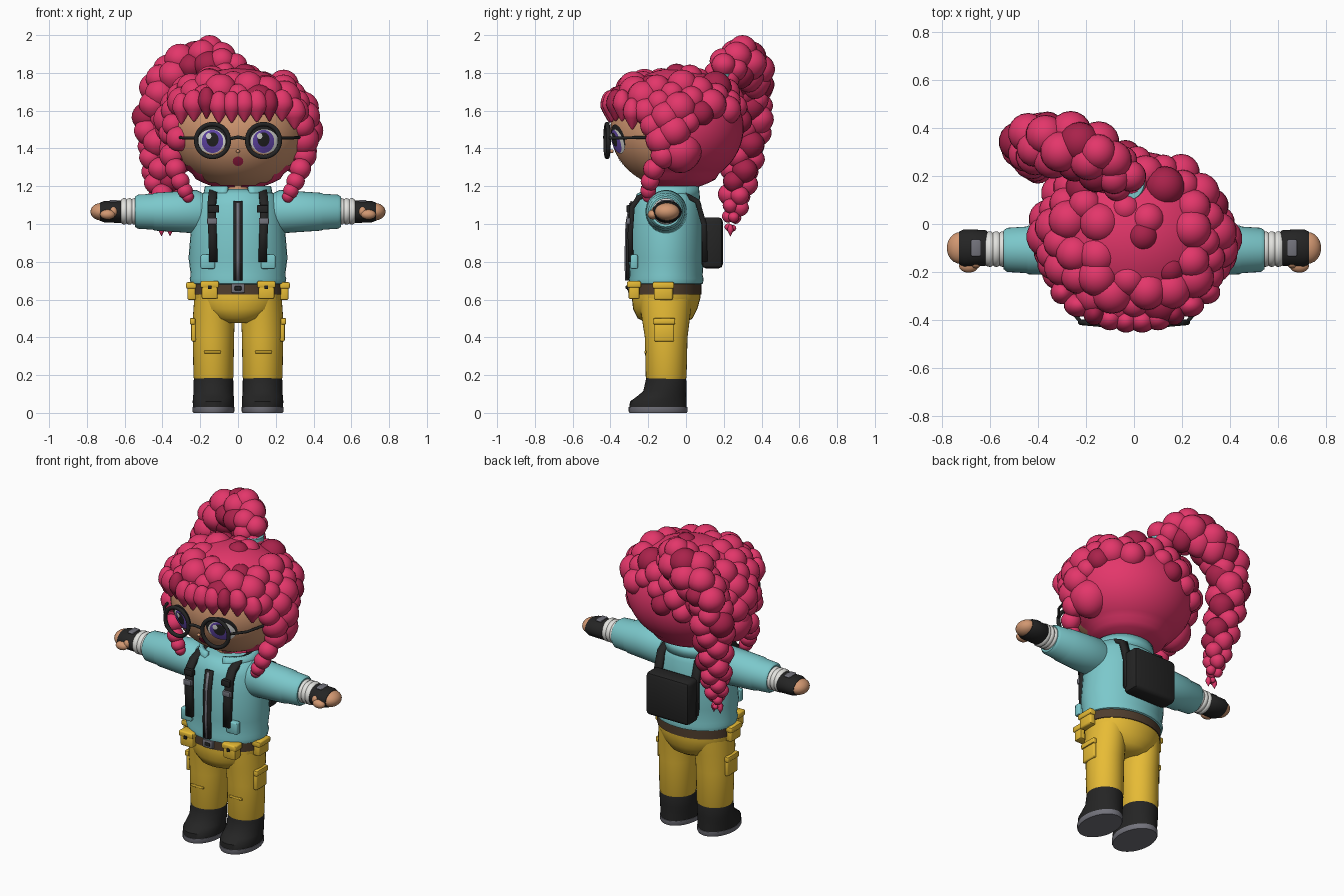
import bpy, bmesh, math, random
from mathutils import Vector, Matrix

random.seed(4)
if "Cube" in bpy.data.objects:
    bpy.data.objects.remove(bpy.data.objects["Cube"])


def material(name, *rgb):
    m = bpy.data.materials.new(name)
    m.use_nodes = True
    m.diffuse_color = (*rgb, 1)
    m.node_tree.nodes["Principled BSDF"].inputs["Base Color"].default_value = (*rgb, 1)
    return m


PINK = material("hair pink", .77, .037, .145)
CRIMSON = material("dark pink", .4, .016, .07)
TEAL = material("jacket teal", .2, .58, .6)
YELLOW = material("trouser yellow", .8, .5, .036)
SKIN = material("skin", .64, .31, .165)
BLACK = material("black", .018, .018, .018)
GREY = material("grey", .17, .17, .2)
WHITE = material("white", .76, .76, .73)
PURPLE = material("iris purple", .14, .07, .45)
BROWN = material("belt brown", .08, .048, .027)


def finish(name, bm, *mats, angle=45):
    bmesh.ops.recalc_face_normals(bm, faces=bm.faces)
    me = bpy.data.meshes.new(name)
    bm.to_mesh(me)
    bm.free()
    for m in mats:
        me.materials.append(m)
    ob = bpy.data.objects.new(name, me)
    bpy.context.collection.objects.link(ob)
    bpy.ops.object.select_all(action='DESELECT')
    ob.select_set(True)
    bpy.context.view_layer.objects.active = ob
    bpy.ops.object.shade_smooth_by_angle(angle=math.radians(angle))
    return ob


def loft(name, rings, mat, along_x=0, caps=True, seg=36):
    """Rings are (t, centre u, centre v, radius u, radius v); along_x is the side for arm parts."""
    bm = bmesh.new()
    loops = []
    for t, cu, cv, ru, rv in rings:
        loop = []
        for i in range(seg):
            a = math.tau * i / seg
            u, v = cu + ru * math.cos(a), cv + rv * math.sin(a)
            loop.append(bm.verts.new((along_x * t, u, v) if along_x else (u, v, t)))
        loops.append(loop)
    for a, b in zip(loops, loops[1:]):
        for i in range(seg):
            j = (i + 1) % seg
            bm.faces.new((a[i], a[j], b[j], b[i]))
    if caps:
        bm.faces.new(loops[0])
        bm.faces.new(loops[-1])
    return finish(name, bm, mat)


def box(name, loc, size, mat, bevel=.01):
    bm = bmesh.new()
    bmesh.ops.create_cube(bm, size=1, matrix=Matrix.Translation(loc) @ Matrix.Diagonal((*size, 1)))
    bmesh.ops.bevel(bm, geom=bm.edges[:], offset=bevel, segments=2, affect='EDGES', profile=.5)
    return finish(name, bm, mat)


def balls(name, items, *mats, seg=18):
    """Items are (centre, radii, material index, taper toward the bottom)."""
    bm = bmesh.new()
    for c, r, k, taper in items:
        r = Vector((r, r, r)) if isinstance(r, float) else Vector(r)
        vs = bmesh.ops.create_uvsphere(bm, u_segments=seg, v_segments=seg * 2 // 3, radius=1)["verts"]
        for v in vs:
            w = 1 - taper * max(0, -v.co.z)
            v.co = Vector(c) + Vector((v.co.x * r.x * w, v.co.y * r.y * w, v.co.z * r.z))
        for f in {f for v in vs for f in v.link_faces}:
            f.material_index = k
    return finish(name, bm, *mats, angle=80)


def ribbon(name, pts, width, thick, mat):
    bm = bmesh.new()
    rows = [[bm.verts.new((x + d * width / 2, y, z)) for d in (-1, 1)] for x, y, z in pts]
    for a, b in zip(rows, rows[1:]):
        bm.faces.new((a[0], a[1], b[1], b[0]))
    ob = finish(name, bm, mat)
    mod = ob.modifiers.new("thickness", 'SOLIDIFY')
    mod.thickness, mod.offset = thick, 0


def tube(name, pts, r, mat, cyclic=False):
    cu = bpy.data.curves.new(name, 'CURVE')
    cu.dimensions, cu.bevel_depth, cu.bevel_resolution = '3D', r, 3
    cu.use_fill_caps = True
    sp = cu.splines.new('POLY')
    sp.points.add(len(pts) - 1)
    for p, q in zip(sp.points, pts):
        p.co = (*q, 1)
    sp.use_cyclic_u = cyclic
    cu.materials.append(mat)
    bpy.context.collection.objects.link(bpy.data.objects.new(name, cu))


# Head and face
HEAD, HEAD_R = Vector((0, -.06, 1.5)), Vector((.36, .34, .31))
balls("head", [(HEAD, HEAD_R, 0, 0)], SKIN, seg=60)
loft("neck", [(1.1, 0, -.1, .065, .065), (1.26, 0, -.1, .065, .065)], SKIN)
balls("nose", [((0, -.393, 1.385), .01, 0, 0)], SKIN)


def patch(name, cx, cz, rx, rz, lift, mat):
    bm = bmesh.new()

    def on_face(x, z):
        q = 1 - (x / HEAD_R.x) ** 2 - ((z - HEAD.z) / HEAD_R.z) ** 2
        return bm.verts.new((x, HEAD.y - lift - HEAD_R.y * math.sqrt(q), z))
    rings = [[on_face(cx + k / 4 * rx * math.cos(i * math.tau / 28), cz + k / 4 * rz * math.sin(i * math.tau / 28))
              for i in range(28)] for k in (1, 2, 3, 4)]
    bm.faces.new(rings[0])
    for a, b in zip(rings, rings[1:]):
        for i in range(28):
            bm.faces.new((a[i - 1], a[i], b[i], b[i - 1]))
    finish(name, bm, mat)


patch("mouth", 0, 1.332, .028, .025, .004, CRIMSON)
for s, side in ((1, "left"), (-1, "right")):
    patch(side + "_lashes", s * .138, 1.452, .085, .075, .003, BLACK)
    patch(side + "_eye_white", s * .14, 1.437, .074, .064, .006, WHITE)
    patch(side + "_iris", s * .135, 1.437, .057, .061, .009, PURPLE)
    patch(side + "_pupil", s * .135, 1.447, .032, .038, .012, BLACK)
    patch(side + "_eye_glint", s * .135 - .02, 1.465, .014, .016, .015, WHITE)
    # Glasses
    tube(side + "_glasses_rim", [(s * .135 + .087 * math.cos(a), -.43 + abs(.087 * math.cos(a) + s * .135) * .09,
         1.442 + .087 * math.sin(a)) for a in [i * math.tau / 40 for i in range(40)]], .012, BLACK, True)
    tube(side + "_glasses_arm", [(s * .225, -.405, 1.455), (s * .29, -.325, 1.456), (s * .34, -.15, 1.46)], .008, BLACK)
tube("glasses_bridge", [(-.05, -.425, 1.45), (0, -.432, 1.46), (.05, -.425, 1.45)], .009, BLACK)

# Hair shell, open over the face and deeper at the nape
CAP, CAP_R = Vector((0, -.05, 1.51)), Vector((.383, .355, .315))
bm = bmesh.new()
bmesh.ops.create_uvsphere(bm, u_segments=48, v_segments=32, radius=1)
face_side = [f for f in bm.faces if f.calc_center_median().y < -.33 and f.calc_center_median().z < .35]
bmesh.ops.delete(bm, geom=face_side, context='FACES')
for v in bm.verts:
    v.co = CAP + v.co * CAP_R * (1.045 if v.co.z < -.8 else 1)
finish("hair_shell", bm, PINK)

# Curls spread over the shell
curls = []
for i in range(170):
    z = 1 - (i + .5) / 85
    a = i * 2.39996
    p = Vector((math.cos(a) * math.sqrt(1 - z * z), math.sin(a) * math.sqrt(1 - z * z), z))
    low = .4 if p.y < -.5 else -.28 if p.y < .28 else (-.1 if p.x < .1 else .25)
    if z < low or (z > .78 and i % 3):
        continue
    r = random.uniform(.06, .088)
    sink = .87 if z > .78 else .955
    curls.append((CAP + p * CAP_R * sink, r, int(random.random() < .13), 0))
# Ragged fringe above the eyes
for i in range(10):
    t = i / 4.5 - 1
    x = t * .3
    y = CAP.y - .355 * math.sqrt(1 - (x / .4) ** 2)
    drop = .04 * t * t + random.uniform(-.02, .02)
    curls.append(((x, y, 1.64 - drop), (random.uniform(.045, .062), .05, .085), int(i in (2, 7)), .65))
# Full curls over the ears and locks beside the cheeks
for s in (-1, 1):
    for x, y, z, r in ((.305, -.03, 1.385, .115), (.35, -.12, 1.36, .068), (.33, -.17, 1.29, .058),
                       (.305, -.19, 1.225, .05), (.28, -.2, 1.175, .042), (.265, -.2, 1.145, .032)):
        curls.append(((s * x, y, z), r, 0, .1))
balls("curls", curls, PINK, CRIMSON)

# Ponytail of curls around a hanging path
path = [((-.04, .19, 1.8), .095), ((-.15, .28, 1.85), .12), ((-.31, .335, 1.81), .125), ((-.41, .345, 1.68), .12),
        ((-.43, .335, 1.5), .115), ((-.41, .295, 1.31), .105), ((-.395, .265, 1.13), .08), ((-.385, .235, .98), .03)]
tail = [((-.15, .3, 1.925), .075, 0, 0)]
steps = 19
for i in range(steps + 1):
    t = i / steps * (len(path) - 1)
    k = min(int(t), len(path) - 2)
    (a, ra), (b, rb) = path[k], path[k + 1]
    a, b = Vector(a), Vector(b)
    c, r = a.lerp(b, t - k), ra + (rb - ra) * (t - k)
    turn = (b - a).to_track_quat('Z', 'Y')
    for j in range(3):
        ang = j * math.tau / 3 + i * 1.05
        off = turn @ Vector((math.cos(ang), math.sin(ang), 0)) * r * .5
        tail.append((c + off, r * random.uniform(.55, .72), int(random.random() < .14), .15))
tail += [((-.38 + d, .235, .965), (.016, .016, .035), 0, 1) for d in (-.025, .02)]
balls("ponytail", tail, PINK, CRIMSON)
loft("hair_tie", [(1.74, -.03, .165, .08, .08), (1.795, -.035, .175, .078, .078)], TEAL)

# Jacket
loft("jacket", [(.675, 0, -.105, .225, .175), (.685, 0, -.105, .25, .195), (.71, 0, -.105, .256, .198),
                (.73, 0, -.105, .25, .193), (.82, 0, -.105, .262, .2), (1, 0, -.103, .247, .197),
                (1.1, 0, -.1, .228, .182), (1.16, 0, -.1, .195, .16), (1.185, 0, -.1, .12, .11)], TEAL)
collar = loft("collar", [(1.13, 0, -.09, .19, .165), (1.2, 0, -.09, .175, .158)], TEAL, caps=False)
bm = bmesh.new()
bm.from_mesh(collar.data)
gap = [f for f in bm.faces if abs(f.calc_center_median().x) < .065 and f.calc_center_median().y < -.1]
bmesh.ops.delete(bm, geom=gap, context='FACES')
bm.to_mesh(collar.data)
bm.free()
collar.modifiers.new("thickness", 'SOLIDIFY').thickness = .025
ribbon("zip_band", [(0, -.307, .7), (0, -.31, .82), (0, -.305, 1), (0, -.285, 1.12)], .048, .018, BLACK)
ribbon("zip_teeth", [(0, -.317, .7), (0, -.32, .82), (0, -.315, 1), (0, -.295, 1.11)], .014, .012, GREY)

# Backpack
box("backpack", (0, .139, .9), (.3, .112, .27), BLACK, .022)

# Belt and hips
loft("hips", [(.475, 0, -.105, .08, .1), (.5, 0, -.11, .16, .145), (.55, 0, -.11, .215, .17),
              (.61, 0, -.105, .238, .182), (.66, 0, -.105, .235, .18)], YELLOW)
loft("belt", [(.628, 0, -.105, .243, .186), (.685, 0, -.105, .243, .186)], BROWN)
box("belt_buckle", (0, -.295, .66), (.07, .025, .05), GREY, .006)
box("buckle_middle", (0, -.308, .66), (.035, .008, .022), BLACK, .003)

# Paired parts
for s, side in ((1, "left"), (-1, "right")):
    loft(side + "_sleeve", [(.14, -.105, 1.06, .08, .08), (.22, -.105, 1.065, .11, .115), (.32, -.107, 1.065, .107, .108),
         (.44, -.108, 1.065, .102, .1), (.45, -.108, 1.065, .097, .095), (.53, -.108, 1.065, .092, .09),
         (.545, -.108, 1.065, .08, .08)], TEAL, s)
    cuff = []
    for i in range(3):
        x = .535 + i * .027
        cuff += [(x, -.105, 1.067, .068, .064), (x + .008, -.105, 1.067, .074, .07), (x + .02, -.105, 1.067, .073, .069)]
    loft(side + "_cuff", cuff + [(.62, -.105, 1.067, .068, .06)], WHITE, s)
    loft(side + "_glove", [(.61, -.1, 1.065, .066, .056), (.62, -.1, 1.065, .075, .06), (.71, -.1, 1.065, .078, .056),
         (.73, -.1, 1.065, .068, .048)], BLACK, s)
    box(side + "_glove_plate", (s * .66, -.1, 1.121), (.04, .07, .012), GREY, .005)
    balls(side + "_hand", [((s * .725, -.1, 1.065), (.056, .066, .046), 0, 0),
                           ((s * .69, -.175, 1.05), (.04, .028, .026), 0, 0),
                           ((s * .66, -.165, 1.065), (.022, .02, .026), 0, 0)], SKIN, seg=24)
    # Shoulder straps
    ribbon(side + "_strap", [(s * .13, -.292, .8), (s * .135, -.295, .95), (s * .14, -.285, 1.09), (s * .135, -.25, 1.14),
           (s * .13, -.18, 1.17), (s * .13, -.04, 1.172), (s * .13, .06, 1.12), (s * .13, .095, 1), (s * .13, .1, .8)],
           .045, .028, BLACK)
    box(side + "_strap_clip", (s * .137, -.305, 1.015), (.052, .022, .035), GREY, .005)
    box(side + "_strap_pad", (s * .13, -.3, 1.08), (.06, .03, .04), BLACK, .006)
    box(side + "_jacket_pocket", (s * .16, -.275, .8), (.075, .04, .075), TEAL, .008)
    # Pouches
    for nm, loc, size in (("front", (s * .15, -.275, .645), (.085, .06, .085)), ("side", (s * .245, -.12, .64), (.045, .1, .085))):
        box(f"{side}_{nm}_pouch", loc, size, YELLOW)
        box(f"{side}_{nm}_pouch_flap", (loc[0], loc[1], loc[2] + .035), (size[0] + .014, size[1] + .014, .035), YELLOW, .008)
    box(side + "_pouch_button", (s * .15, -.313, .665), (.02, .012, .02), BLACK, .003)
    # Legs
    loft(side + "_leg", [(.17, s * .13, -.105, .098, .1), (.19, s * .13, -.105, .106, .108), (.4, s * .13, -.105, .109, .113),
         (.52, s * .127, -.107, .111, .13), (.63, s * .12, -.107, .11, .14)], YELLOW)
    box(side + "_thigh_pocket", (s * .235, -.115, .435), (.025, .105, .115), YELLOW, .008)
    box(side + "_thigh_flap", (s * .24, -.115, .485), (.03, .115, .035), YELLOW, .008)
    box(side + "_knee_fold", (s * .135, -.215, .322), (.09, .012, .014), YELLOW, .004)
    # Boots
    loft(side + "_boot", [(.025, s * .13, -.148, .108, .152), (.06, s * .13, -.147, .11, .15), (.085, s * .13, -.13, .108, .132),
         (.115, s * .13, -.112, .105, .114), (.17, s * .13, -.106, .105, .108), (.19, s * .13, -.106, .1, .103)], BLACK)
    loft(side + "_sole", [(0, s * .13, -.148, .106, .152), (.008, s * .13, -.148, .111, .156), (.03, s * .13, -.148, .111, .156)], GREY)
